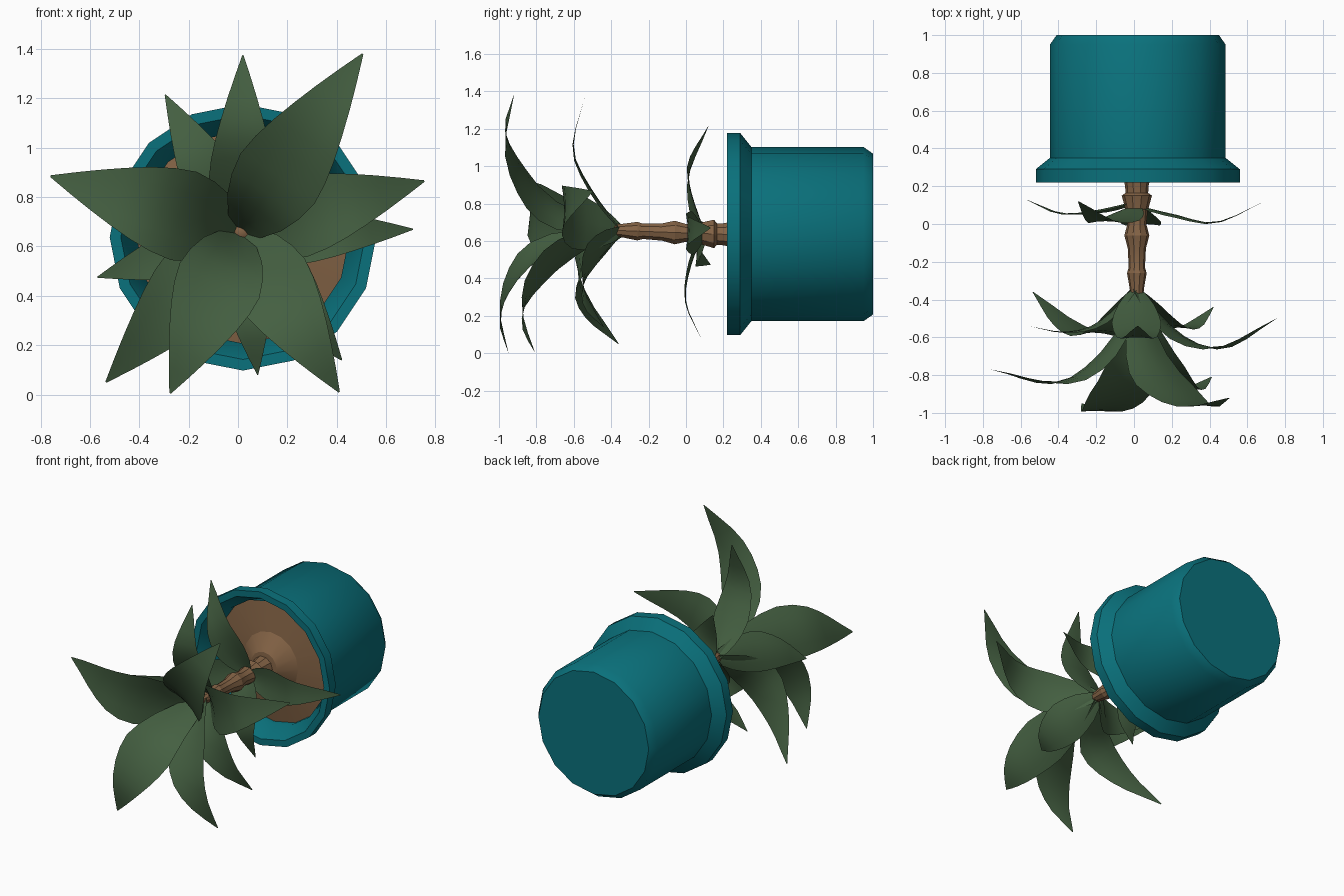
import bpy, bmesh, math
from mathutils import Vector

if "Cube" in bpy.data.objects:
    bpy.data.objects.remove(bpy.data.objects["Cube"])


def material(name, rgb):
    m = bpy.data.materials.new(name)
    m.diffuse_color = (*rgb, 1)
    m.use_nodes = True
    m.node_tree.nodes["Principled BSDF"].inputs["Base Color"].default_value = m.diffuse_color
    return m


TEAL = material("teal_glaze", (0.003, 0.165, 0.2))
GREEN = material("leaf_green", (0.058, 0.115, 0.053))
BROWN = material("bark_brown", (0.23, 0.125, 0.06))


def finish(name, bm, mat, angle=35):
    me = bpy.data.meshes.new(name)
    bm.to_mesh(me)
    bm.free()
    ob = bpy.data.objects.new(name, me)
    bpy.context.collection.objects.link(ob)
    me.materials.append(mat)
    bpy.ops.object.select_all(action='DESELECT')
    ob.select_set(True)
    bpy.context.view_layer.objects.active = ob
    bpy.ops.object.shade_smooth_by_angle(angle=math.radians(angle))
    return ob


def lathe(name, profile, sides, mat, x=0.02, z=0.637, z_end=None, angle=35):
    """Revolve (radius, y) points about the y axis; z can drift along it."""
    bm = bmesh.new()
    y0, y1 = profile[0][1], profile[-1][1]
    rings = []
    for r, y in profile:
        zc = z if z_end is None else z + (z_end - z) * (y - y0) / (y1 - y0)
        rings.append([bm.verts.new((x + r * math.cos(a), y, zc + r * math.sin(a)))
                      for a in (2 * math.pi * i / sides for i in range(sides))])
    for a, b in zip(rings, rings[1:]):
        for i in range(sides):
            j = (i + 1) % sides
            bm.faces.new((a[i], a[j], b[j], b[i]))
    bmesh.ops.remove_doubles(bm, verts=bm.verts, dist=1e-5)
    bmesh.ops.recalc_face_normals(bm, faces=bm.faces)
    return finish(name, bm, mat, angle)


def interp(points, t):
    """Smooth interpolation (Catmull-Rom tangents) through (t, value) points."""
    n = len(points)

    def slope(i):
        a, b = points[max(i - 1, 0)], points[min(i + 1, n - 1)]
        return (b[1] - a[1]) / (b[0] - a[0])
    for i in range(n - 1):
        (t0, v0), (t1, v1) = points[i], points[i + 1]
        if t <= t1 or i == n - 2:
            h = t1 - t0
            u = (t - t0) / h
            return ((2*u**3 - 3*u**2 + 1) * v0 + (u**3 - 2*u**2 + u) * h * slope(i)
                    + (3*u**2 - 2*u**3) * v1 + (u**3 - u**2) * h * slope(i + 1))


BLADE = [(0, 0.22), (0.12, 0.7), (0.3, 1.0), (0.45, 0.92), (0.65, 0.64), (0.85, 0.3), (1, 0.02)]


def leaf(name, tip_x, tip_z, width, path, base_z=0.655):
    """Blade running radially from the stem; path gives (radial fraction, y)."""
    base = Vector((0.01, 0, base_z))
    radial = Vector((tip_x, 0, tip_z)) - base
    side = radial.normalized().cross(Vector((0, 1, 0)))
    bm = bmesh.new()
    rows, steps = [], 11
    for k in range(steps):
        f = (k / (steps - 1)) ** 1.25
        lo, hi = max(f - 0.01, 0), min(f + 0.01, 1)
        mid = base + radial * f + Vector((0, interp(path, f), 0))
        dy = (interp(path, hi) - interp(path, lo)) / (hi - lo)
        normal = side.cross(radial + Vector((0, dy, 0))).normalized()
        if normal.y > 0:
            normal.negate()
        w = width * interp(BLADE, f) / 2
        cup = 0.2 * (1 - f)  # cupped at the stem, flat at the tip
        rows.append([bm.verts.new(mid + side * (w * s) + normal * (w * cup * s * s))
                     for s in (-1, -0.5, 0, 0.5, 1)])
    for a, b in zip(rows, rows[1:]):
        for i in range(4):
            bm.faces.new((a[i], a[i + 1], b[i + 1], b[i]))
    return finish(name, bm, GREEN, 60)


# Pot lying on its side, opening toward the front
lathe("pot", [(0, 1.0), (0.43, 1.0), (0.465, 0.95), (0.465, 0.35), (0.54, 0.29),
              (0.54, 0.22), (0.495, 0.22), (0.43, 0.33), (0.43, 0.40)], 16, TEAL)

# Soil with a stepped mound around the stem
lathe("soil", [(0, 0.25), (0.1, 0.26), (0.21, 0.34), (0.44, 0.375)], 16, BROWN, angle=20)

# Ringed trunk
lathe("trunk", [(0.085, 0.31), (0.062, 0.20), (0.06, 0.165), (0.08, 0.15), (0.058, 0.07),
                (0.05, 0.0), (0.066, -0.06), (0.048, -0.13), (0.043, -0.23),
                (0.052, -0.26), (0.038, -0.34), (0.03, -0.44),
                (0, -0.46)], 10, BROWN, x=0.015, z=0.632, z_end=0.66, angle=25)

# Crown leaves at the end of the trunk
leaf("crown_leaf_upper", 0.505, 1.38, 0.36, [(0, -.40), (.12, -.66), (.3, -.82), (.65, -.96), (1, -.92)])
leaf("crown_leaf_left", -0.76, 0.885, 0.37, [(0, -.40), (.2, -.66), (.5, -.83), (1, -.77)])
leaf("crown_leaf_lower_left", -0.275, 0.005, 0.35, [(0, -.40), (.15, -.74), (.4, -.92), (.7, -.99), (1, -.95)])
leaf("crown_leaf_lower_right", 0.41, 0.01, 0.33, [(0, -.40), (.2, -.65), (.5, -.84), (.75, -.87), (1, -.81)])

# Middle leaves just behind the crown
leaf("middle_leaf_top", 0.02, 1.375, 0.26, [(0, -.34), (.3, -.5), (.6, -.6), (1, -.54)])
leaf("middle_leaf_right", 0.755, 0.865, 0.33, [(0, -.34), (.3, -.58), (.6, -.65), (1, -.5)])
leaf("middle_leaf_left", -0.56, 0.73, 0.28, [(0, -.34), (.35, -.52), (.65, -.57), (1, -.54)])
leaf("middle_leaf_lower_left", -0.535, 0.05, 0.33, [(0, -.34), (.3, -.56), (.65, -.53), (1, -.36)])
leaf("middle_leaf_lower_right", 0.42, 0.14, 0.28, [(0, -.34), (.35, -.52), (.7, -.54), (1, -.44)])

# Low leaves near the pot
leaf("low_leaf_top", -0.295, 1.215, 0.25, [(0, .1), (.35, .03), (.6, .02), (1, .12)], 0.645)
leaf("low_leaf_right", 0.71, 0.67, 0.23, [(0, .1), (.3, .05), (.6, .01), (1, .13)], 0.63)
leaf("low_leaf_left", -0.57, 0.475, 0.23, [(0, .12), (.4, .07), (.7, .06), (1, .13)], 0.645)
leaf("low_leaf_bottom", 0.08, 0.08, 0.22, [(0, .1), (.3, .03), (.65, .0), (1, .08)], 0.645)
